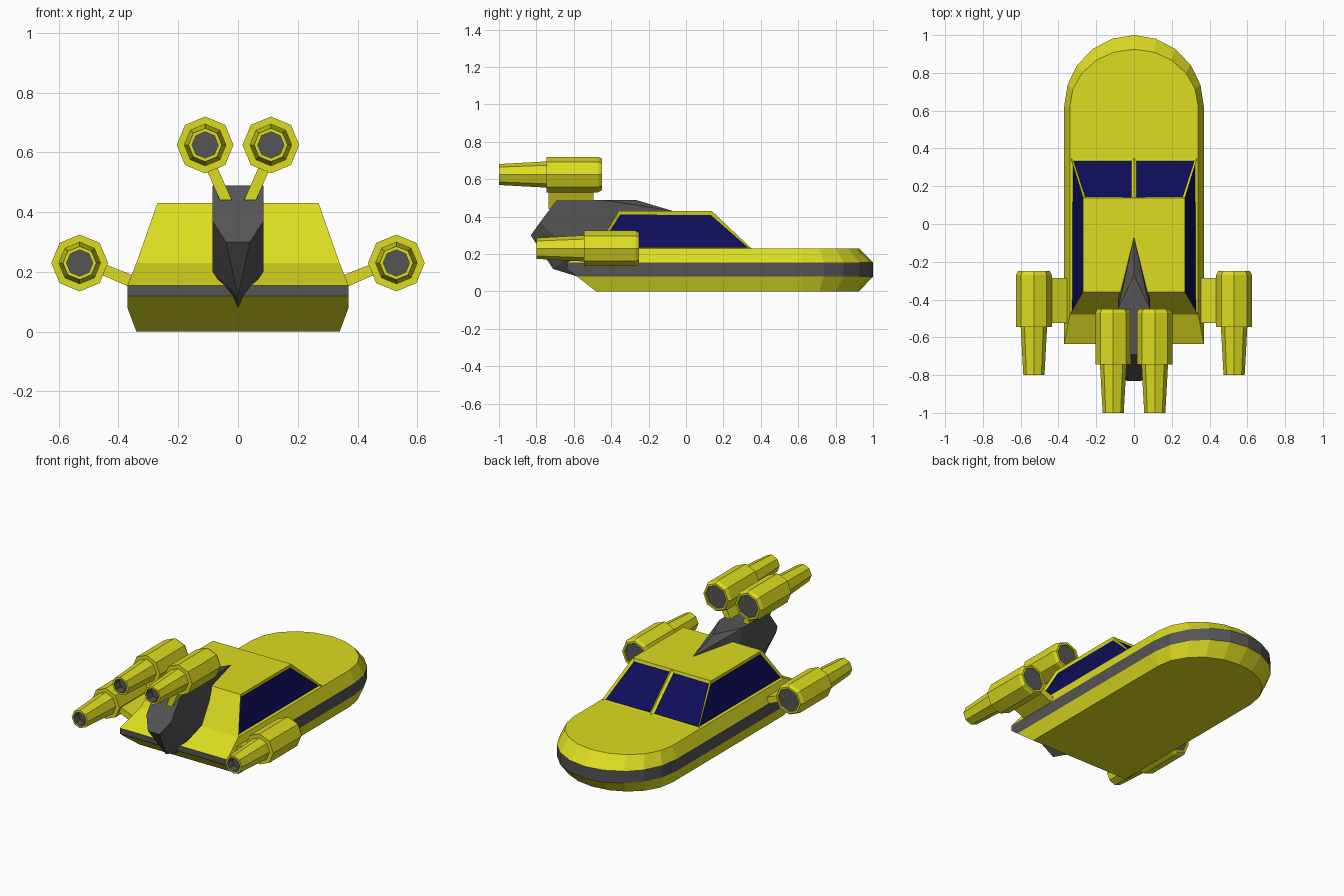
import bpy, bmesh, math

if "Cube" in bpy.data.objects:
    bpy.data.objects.remove(bpy.data.objects["Cube"])


def material(name, rgb):
    m = bpy.data.materials.new(name)
    m.diffuse_color = (*rgb, 1)
    m.use_nodes = True
    m.node_tree.nodes["Principled BSDF"].inputs["Base Color"].default_value = m.diffuse_color
    return m


MATS = [material("yellow", (0.72, 0.72, 0.015)),
        material("dark_grey", (0.09, 0.09, 0.09)),
        material("navy_glass", (0.004, 0.004, 0.1))]
YELLOW, GREY, GLASS = range(3)


def finish(bm, name):
    bmesh.ops.recalc_face_normals(bm, faces=bm.faces[:])
    me = bpy.data.meshes.new(name)
    bm.to_mesh(me)
    bm.free()
    for m in MATS:
        me.materials.append(m)
    ob = bpy.data.objects.new(name, me)
    bpy.context.collection.objects.link(ob)
    return ob


def loft(name, rings, colour):
    """Skin closed rings of points; colour(level, side) gives the material; ends are capped."""
    bm = bmesh.new()
    rows = [[bm.verts.new(p) for p in r] for r in rings]
    n = len(rows[0])
    for i in range(len(rows) - 1):
        for j in range(n):
            k = (j + 1) % n
            f = bm.faces.new((rows[i][j], rows[i][k], rows[i + 1][k], rows[i + 1][j]))
            f.material_index = colour(i, j)
    bm.faces.new(rows[0][::-1]).material_index = colour(-1, 0)
    bm.faces.new(rows[-1]).material_index = colour(len(rows), 0)
    return finish(bm, name)


# Hull: straight sides, round nose, sloped stern, grey belt
def hull_ring(z, rear, w, nose):
    arc = [(w * math.cos(math.pi * i / 10), 0.62 + nose * math.sin(math.pi * i / 10), z)
           for i in range(11)]
    return [(w, rear, z)] + arc + [(-w, rear, z)]


hull = [hull_ring(0, -0.48, 0.34, 0.305), hull_ring(0.08, -0.583, 0.37, 0.38),
        hull_ring(0.12, -0.635, 0.37, 0.38), hull_ring(0.155, -0.635, 0.37, 0.38),
        hull_ring(0.23, -0.48, 0.34, 0.305)]
STERN = len(hull[0]) - 1
loft("hull", hull,
     lambda i, j: GREY if i == 2 or (i == 1 and j != STERN) else YELLOW)

# Cabin with recessed windows
bm = bmesh.new()
base = [bm.verts.new((x, y, 0.23)) for x, y in
        [(-0.34, -0.48), (0.34, -0.48), (0.335, 0.35), (0, 0.35), (-0.335, 0.35)]]
roof = [bm.verts.new((x, y, 0.43)) for x, y in
        [(-0.27, -0.36), (0.27, -0.36), (0.27, 0.138), (0, 0.138), (-0.27, 0.138)]]
walls = [bm.faces.new((base[i], base[(i + 1) % 5], roof[(i + 1) % 5], roof[i]))
         for i in range(5)]
bm.faces.new(roof)
bmesh.ops.recalc_face_normals(bm, faces=bm.faces[:])
windows = walls[1:]
bmesh.ops.inset_individual(bm, faces=windows, thickness=0.02, depth=-0.01)
for f in windows:
    f.material_index = GLASS
finish(bm, "cabin")

# Tail fin: wedge hull of a few corner points
bm = bmesh.new()
for p in [(0, -0.07, 0.43), (0, -0.10, 0.30), (0, -0.27, 0.49), (0, -0.71, 0.12), (0, -0.58, 0.08)]:
    bm.verts.new(p)
for x, y, z in [(0.085, -0.45, 0.49), (0.085, -0.40, 0.40), (0.085, -0.42, 0.25),
                (0.085, -0.69, 0.49), (0.085, -0.78, 0.37), (0.04, -0.83, 0.30),
                (0.085, -0.60, 0.20)]:
    for s in (-1, 1):
        bm.verts.new((s * x, y, z))
res = bmesh.ops.convex_hull(bm, input=bm.verts[:])
loose = [v for v in bm.verts if not v.link_faces]
bmesh.ops.delete(bm, geom=loose, context='VERTS')
for f in bm.faces:
    f.material_index = GREY
finish(bm, "tail_fin")

# Engines: octagonal body, tapered nozzle, grey intake and exhaust
PROFILE = [(-0.75, 0.044), (-0.80, 0.044), (-0.80, 0.056), (-0.545, 0.07), (-0.545, 0.095),
           (-0.27, 0.095), (-0.25, 0.085), (-0.25, 0.072), (-0.26, 0.072)]


def engine(name, cx, cz, dy):
    rings = [[(cx + r * math.sin(math.pi * i / 4), y + dy, cz + r * math.cos(math.pi * i / 4))
              for i in range(8)] for y, r in PROFILE]
    loft(name, rings, lambda i, j: GREY if i in (-1, 0, len(PROFILE)) else YELLOW)


def strut(name, s, section, y0, y1):
    loft(name, [[(s * x, y, z) for x, z in section] for y in (y0, y1)], lambda i, j: YELLOW)


SIDE = [(0.33, 0.135), (0.49, 0.205), (0.48, 0.24), (0.33, 0.18)]
TOP = [(0.02, 0.44), (0.06, 0.44), (0.12, 0.575), (0.08, 0.575)]
for s, tag in ((-1, "left"), (1, "right")):
    engine(tag + "_side_engine", s * 0.53, 0.23, 0)
    engine(tag + "_top_engine", s * 0.11, 0.625, -0.2)
    strut(tag + "_side_strut", s, SIDE, -0.525, -0.285)
    strut(tag + "_top_strut", s, TOP, -0.735, -0.495)
